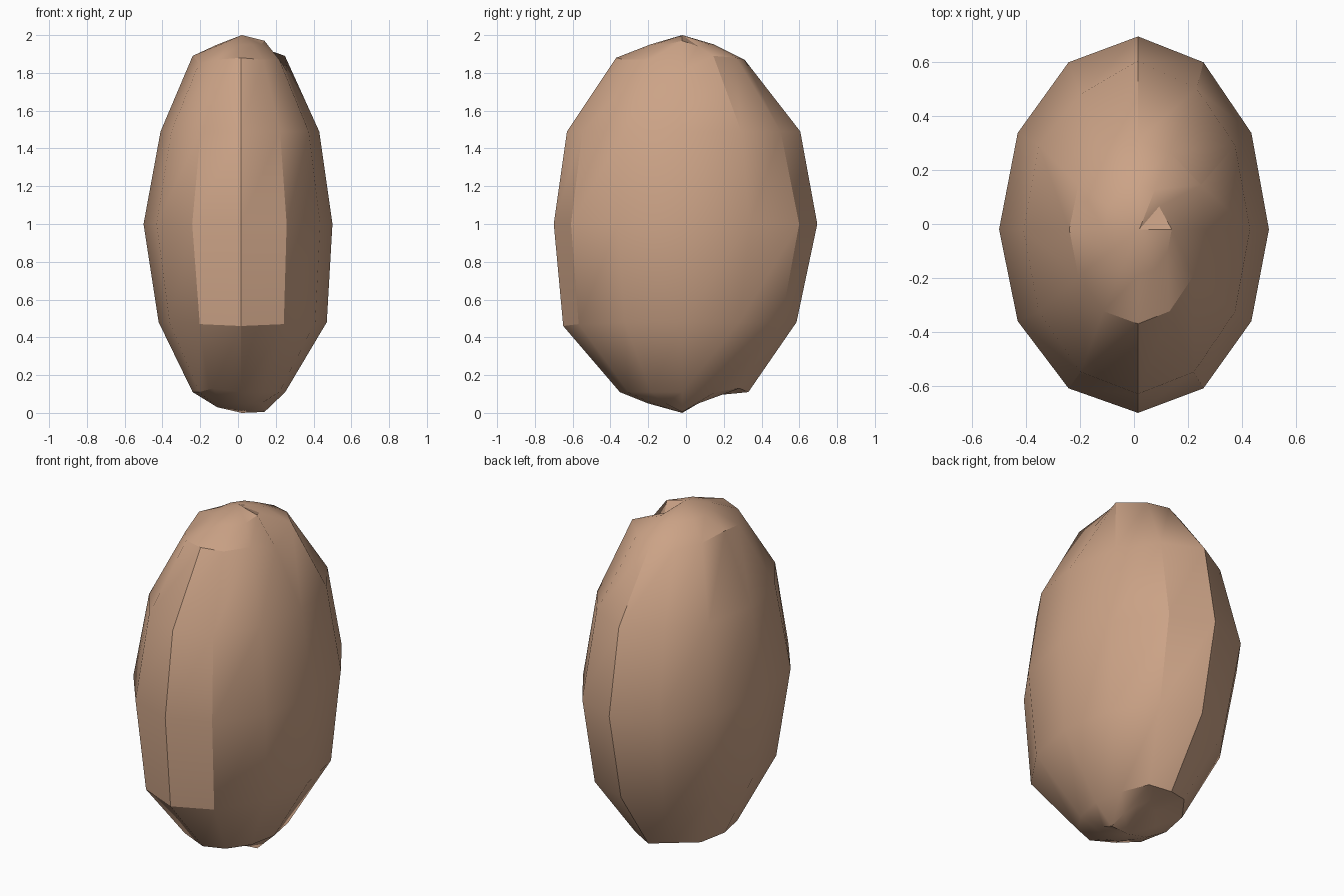
import bpy, bmesh
from math import sin, cos, pi, radians

cube = bpy.data.objects.get("Cube")
if cube:
    bpy.data.objects.remove(cube, do_unlink=True)

SIDES = 12

# One clay brown for the whole stone
mat = bpy.data.materials.new("warm brown")
mat.use_nodes = True
colour = (0.60, 0.365, 0.24, 1)
mat.diffuse_color = colour
mat.node_tree.nodes["Principled BSDF"].inputs["Base Color"].default_value = colour

# Rings from bottom to top: z, x min, x max, y min, y max
rings = [
    (0.05, -0.11, 0.14, -0.20, 0.15),
    (0.11, -0.24, 0.25, -0.35, 0.33),
    (0.48, -0.42, 0.47, -0.63, 0.585),
    (1.00, -0.50, 0.50, -0.70, 0.695),
    (1.49, -0.41, 0.43, -0.63, 0.605),
    (1.87, -0.24, 0.25, -0.37, 0.31),
    (1.95, -0.11, 0.14, -0.19, 0.15),
]

bm = bmesh.new()
grid = []
for z, x0, x1, y0, y1 in rings:
    ring = []
    for k in range(SIDES):
        c, s = cos(2 * pi * k / SIDES), sin(2 * pi * k / SIDES)
        x = 0.015 + c * (x1 - 0.015 if c > 0 else 0.015 - x0)
        y = -0.02 + s * (y1 + 0.02 if s > 0 else -0.02 - y0)
        ring.append(bm.verts.new((x, y, z)))
    grid.append(ring)

# Chips and dents: (ring, side) moved by an offset
dents = {
    (5, 0): (0.01, 0, -0.06),      # notch in the left shoulder
    (5, 1): (0.03, 0, 0.02),
    (5, 2): (0, 0, 0.01),
    (5, 4): (0, 0, -0.02),
    (5, 6): (0, 0, 0.02),
    (5, 7): (0, 0, -0.02),
    (5, 9): (0, 0, 0.01),
    (6, 0): (0, 0, 0.02),
    (6, 1): (-0.03, 0, -0.01),
    (4, 2): (0.01, -0.02, 0),
    (4, 4): (0, -0.04, 0),
    (2, 9): (0, -0.02, -0.02),     # jutting lower front
    (2, 8): (0, -0.02, -0.01),
    (2, 10): (0, -0.02, -0.01),
    (1, 8): (-0.02, 0, 0.02),
    (1, 2): (0, 0, 0.02),
    (1, 4): (0, 0, 0.02),
    (0, 0): (0, 0, -0.045),
    (0, 2): (0, 0, 0.04),          # hollow under the back
    (0, 3): (0, 0, 0.05),
    (0, 4): (0, 0, 0.05),
    (0, 6): (0, 0, -0.02),
}
for (r, k), (dx, dy, dz) in dents.items():
    v = grid[r][k]
    v.co.x += dx
    v.co.y += dy
    v.co.z += dz

# Skin between rings and the two end caps
for low, high in zip(grid, grid[1:]):
    for k in range(SIDES):
        n = (k + 1) % SIDES
        bm.faces.new((low[k], low[n], high[n], high[k]))
bottom = bm.verts.new((0.02, -0.02, 0.0))
top = bm.verts.new((0.02, -0.02, 2.0))
for k in range(SIDES):
    n = (k + 1) % SIDES
    bm.faces.new((grid[0][n], grid[0][k], bottom))
    bm.faces.new((grid[-1][k], grid[-1][n], top))
bmesh.ops.recalc_face_normals(bm, faces=bm.faces)

mesh = bpy.data.meshes.new("stone")
bm.to_mesh(mesh)
bm.free()
mesh.materials.append(mat)
stone = bpy.data.objects.new("stone", mesh)
bpy.context.collection.objects.link(stone)

bpy.context.view_layer.objects.active = stone
stone.select_set(True)
bpy.ops.object.shade_smooth_by_angle(angle=radians(30))
